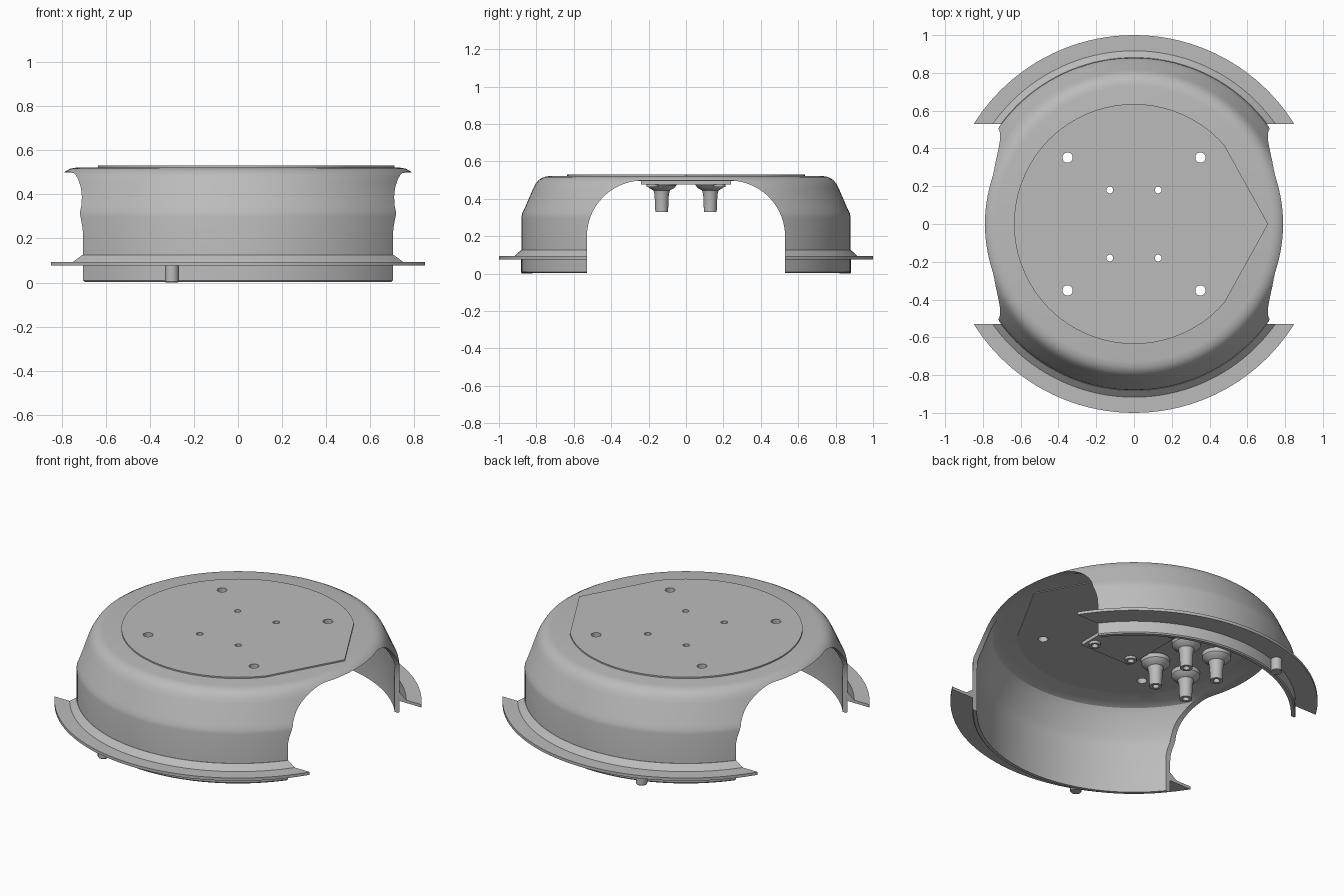
import bpy, bmesh, math
from mathutils import Matrix

if "Cube" in bpy.data.objects:
    bpy.data.objects.remove(bpy.data.objects["Cube"], do_unlink=True)

grey = bpy.data.materials.new("satin_grey")
grey.use_nodes = True
grey.diffuse_color = (0.5, 0.5, 0.5, 1)
grey.node_tree.nodes["Principled BSDF"].inputs["Base Color"].default_value = (0.5, 0.5, 0.5, 1)


def finish(name, bm):
    bmesh.ops.remove_doubles(bm, verts=bm.verts, dist=1e-5)
    bmesh.ops.recalc_face_normals(bm, faces=bm.faces)
    mesh = bpy.data.meshes.new(name)
    bm.to_mesh(mesh)
    bm.free()
    mesh.materials.append(grey)
    obj = bpy.data.objects.new(name, mesh)
    bpy.context.collection.objects.link(obj)
    return obj


def lathe(name, profile, steps=128, location=(0, 0, 0)):
    """Spin a closed (radius, height) section around the z axis."""
    bm = bmesh.new()
    verts = [bm.verts.new((r, 0, z)) for r, z in profile]
    edges = [bm.edges.new((a, b)) for a, b in zip(verts, verts[1:] + verts[:1])]
    bmesh.ops.spin(bm, geom=verts + edges, axis=(0, 0, 1), cent=(0, 0, 0),
                   angle=2 * math.pi, steps=steps, use_duplicate=False)
    bmesh.ops.remove_doubles(bm, verts=bm.verts, dist=1e-5)
    bmesh.ops.dissolve_degenerate(bm, edges=bm.edges, dist=1e-5)
    loose = [e for e in bm.edges if not e.link_faces]
    bmesh.ops.delete(bm, geom=loose, context='EDGES')
    obj = finish(name, bm)
    obj.location = location
    return obj


def prism(name, points, offset):
    """Extrude a flat outline of 3D points."""
    bm = bmesh.new()
    face = bm.faces.new([bm.verts.new(p) for p in points])
    new = bmesh.ops.extrude_face_region(bm, geom=[face])["geom"]
    bmesh.ops.translate(bm, vec=offset, verts=[v for v in new if isinstance(v, bmesh.types.BMVert)])
    return finish(name, bm)


def cut(obj, cutter):
    mod = obj.modifiers.new("cut", 'BOOLEAN')
    mod.operation = 'DIFFERENCE'
    mod.solver = 'EXACT'
    mod.object = cutter
    bpy.context.view_layer.update()
    bpy.context.view_layer.objects.active = obj
    bpy.ops.object.modifier_apply(modifier=mod.name)


def smooth(obj):
    bpy.ops.object.select_all(action='DESELECT')
    obj.select_set(True)
    bpy.context.view_layer.objects.active = obj
    bpy.ops.object.shade_smooth_by_angle(angle=math.radians(25))


corners = [(sx, sy) for sx in (-1, 1) for sy in (-1, 1)]

# Domed drum: outer skin down, inner skin back up
shell = lathe("drum_shell", [
    (0, 0.522), (0.73, 0.522), (0.76, 0.517), (0.785, 0.503), (0.803, 0.482), (0.817, 0.455),
    (0.865, 0.345), (0.876, 0.322), (0.88, 0.3), (0.88, 0.01), (0.874, 0.003), (0.855, 0.003),
    (0.855, 0.3), (0.842, 0.34), (0.79, 0.455), (0.77, 0.483), (0.73, 0.5), (0, 0.5)])

# Outer rim with a sloped collar
rim = lathe("rim_flange", [
    (0.865, 0.077), (1, 0.077), (1, 0.094), (0.917, 0.094), (0.882, 0.126), (0.865, 0.126)])

# Teardrop cover plate: round, with a point on one side
start = math.radians(41)
sweep = 2 * (math.pi - start)
outline = [(0.71, 0, 0.496)]
for i in range(81):
    a = start + sweep * i / 80
    outline.append((0.635 * math.cos(a), 0.635 * math.sin(a), 0.496))
cover = prism("cover_plate", outline, (0, 0, 0.034))

# Mounting plate under the roof
mount = prism("mounting_plate",
              [(-0.17, -0.24, 0.477), (0.17, -0.24, 0.477), (0.17, 0.24, 0.477), (-0.17, 0.24, 0.477)],
              (0, 0, 0.022))

# Arched passage from side to side
arch = [(-1.2, -0.53, -0.1), (-1.2, 0.53, -0.1)]
for side in (1, -1):
    for i in range(25):
        a = math.pi / 2 * (i / 24 if side > 0 else 1 - i / 24)
        arch.append((-1.2, side * (0.23 + 0.3 * math.cos(a)), 0.198 + 0.3 * math.sin(a)))
arch_cutter = prism("arch_cutter", arch, (2.4, 0, 0))

# Bolt holes: four large, four small
bm = bmesh.new()
for sx, sy in corners:
    for x, y, r in ((0.352, 0.352, 0.027), (0.128, 0.18, 0.018)):
        bmesh.ops.create_cone(bm, cap_ends=True, segments=24, radius1=r, radius2=r, depth=0.4,
                              matrix=Matrix.Translation((sx * x, sy * y, 0.5)))
hole_cutter = finish("hole_cutter", bm)

for part in (shell, rim):
    cut(part, arch_cutter)
for part in (shell, cover, mount):
    cut(part, hole_cutter)
for cutter in (arch_cutter, hole_cutter):
    bpy.data.objects.remove(cutter, do_unlink=True)

parts = [shell, rim, cover, mount]

for sx, sy in corners:
    # Threaded collars around the small holes
    parts.append(lathe("bolt_collar", [(0.018, 0.462), (0.032, 0.462), (0.032, 0.48), (0.018, 0.48)],
                       24, (sx * 0.128, sy * 0.18, 0)))
    # Hollow posts with flared heads
    parts.append(lathe("hanging_post", [
        (0, 0.499), (0.079, 0.499), (0.079, 0.472), (0.066, 0.457), (0.044, 0.445), (0.038, 0.42),
        (0.034, 0.33), (0.018, 0.33), (0.018, 0.37), (0, 0.37)],
        32, (-0.37 + sx * 0.107, sy * 0.13, 0)))

# Locating pins below the rim
for sy in (-1, 1):
    parts.append(lathe("locating_pin", [(0, 0), (0.028, 0), (0.031, 0.004), (0.031, 0.08), (0, 0.08)],
                       24, (-0.3, sy * 0.85, 0)))

for part in parts:
    smooth(part)
